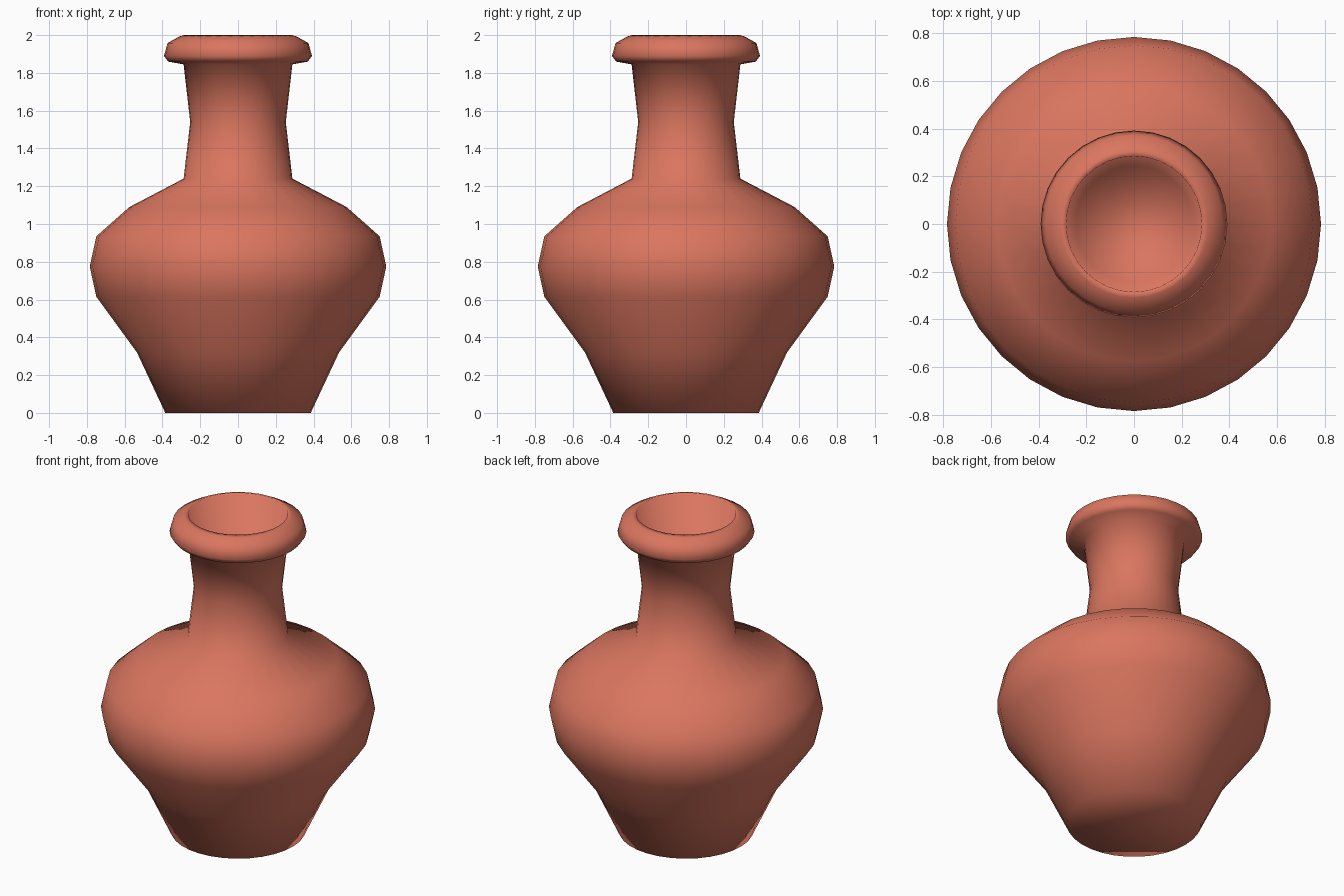
import bpy
import bmesh
from math import cos, sin, tau

cube = bpy.data.objects.get("Cube")
if cube:
    bpy.data.objects.remove(cube, do_unlink=True)

SEGMENTS = 32

# Single terracotta colour
clay = bpy.data.materials.new("terracotta")
clay.use_nodes = True
colour = (0.70, 0.18, 0.115, 1)
clay.diffuse_color = colour
clay.node_tree.nodes["Principled BSDF"].inputs["Base Color"].default_value = colour

# Profile as (radius, height), from the foot up over the lip and down inside
foot_and_belly = [(0.385, 0), (0.535, 0.32), (0.75, 0.615), (0.785, 0.775),
                  (0.75, 0.935), (0.575, 1.09)]
neck = [(0.288, 1.24), (0.253, 1.54), (0.288, 1.845)]
lip = [(0.37, 1.86), (0.392, 1.89), (0.373, 1.958), (0.31, 1.993), (0.285, 2.0)]
inside = [(0.246, 1.55)]


def lathe(name, profile, material):
    """Revolve a profile into rings of quads, closed at both ends."""
    bm = bmesh.new()
    rings = [[bm.verts.new((r * cos(tau * i / SEGMENTS), r * sin(tau * i / SEGMENTS), z))
              for i in range(SEGMENTS)] for r, z in profile]
    for low, high in zip(rings, rings[1:]):
        for i in range(SEGMENTS):
            j = (i + 1) % SEGMENTS
            bm.faces.new((low[i], low[j], high[j], high[i]))
    bm.faces.new(rings[0][::-1])   # underside
    bm.faces.new(rings[-1])        # floor of the opening
    for face in bm.faces:
        face.smooth = True
    mesh = bpy.data.meshes.new(name)
    bm.to_mesh(mesh)
    bm.free()
    mesh.materials.append(material)
    obj = bpy.data.objects.new(name, mesh)
    bpy.context.collection.objects.link(obj)
    return obj


lathe("vase", foot_and_belly + neck + lip + inside, clay)
